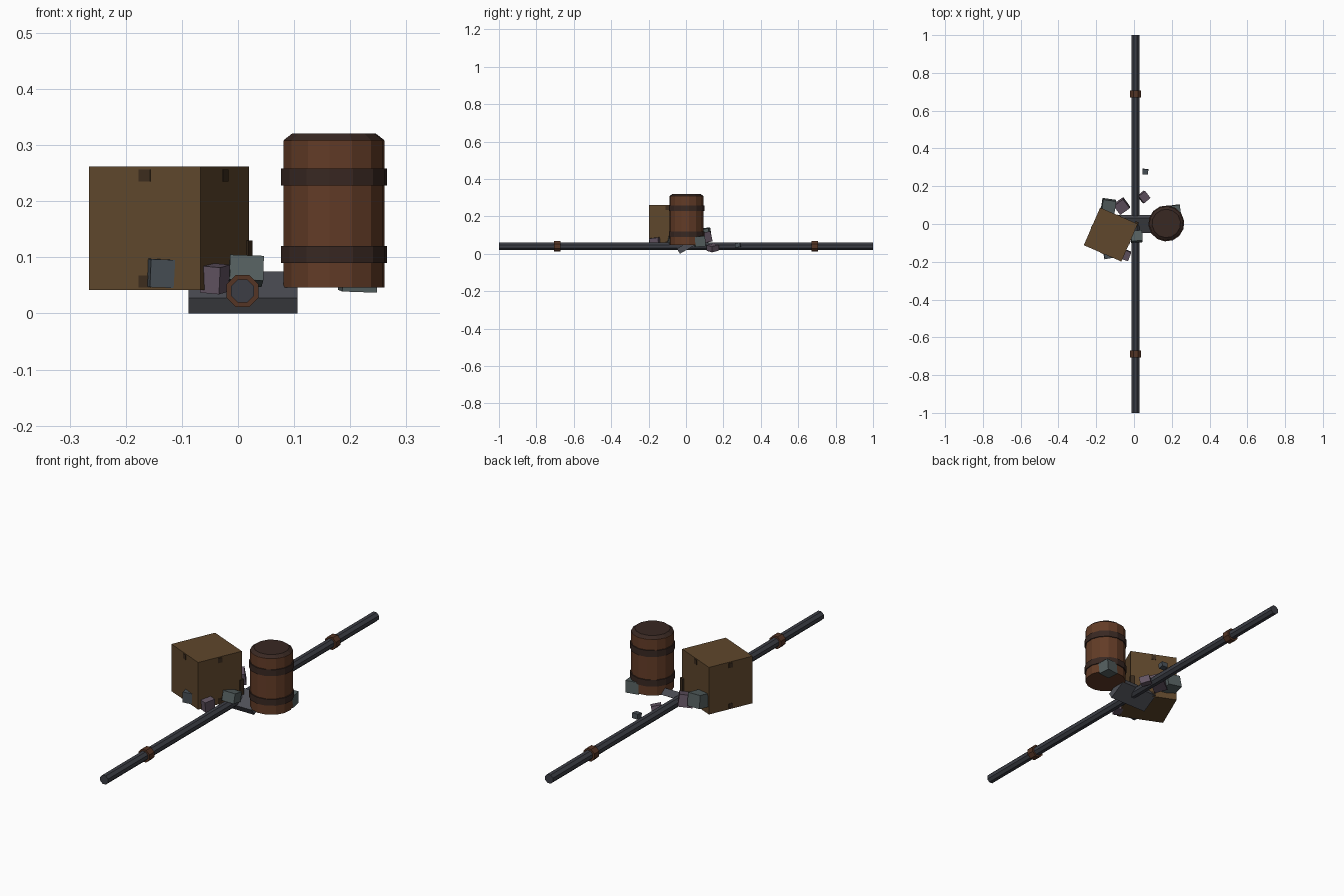
import bpy
from math import radians, pi, sin, cos

if "Cube" in bpy.data.objects:
    bpy.data.objects.remove(bpy.data.objects["Cube"])


def material(name, rgb):
    m = bpy.data.materials.new(name)
    m.diffuse_color = (*rgb, 1)
    m.use_nodes = True
    m.node_tree.nodes["Principled BSDF"].inputs["Base Color"].default_value = m.diffuse_color
    return m


IRON = material("dark_iron", (0.045, 0.048, 0.06))
RUST = material("rust", (0.09, 0.035, 0.018))
CRATE = material("crate_wood", (0.115, 0.063, 0.025))
BRACKET = material("bracket_brown", (0.045, 0.026, 0.013))
BARREL = material("barrel_wood", (0.125, 0.045, 0.02))
BAND = material("barrel_band", (0.04, 0.021, 0.016))
PLATE = material("plate_grey", (0.075, 0.078, 0.092))
GREEN = material("stone_green", (0.09, 0.115, 0.115))
BLUE = material("stone_blue", (0.065, 0.08, 0.095))
PURPLE = material("stone_purple", (0.125, 0.09, 0.125))


def box(name, loc, size, rot, mat):
    bpy.ops.mesh.primitive_cube_add(size=1, location=loc, rotation=[radians(a) for a in rot])
    o = bpy.context.object
    o.name = name
    o.scale = size
    o.data.materials.append(mat)
    return o


def lathe(name, loc, profile, sides, mat, phase=0.0, rot=(0, 0, 0)):
    """Closed solid of revolution from (radius, height) points."""
    verts, faces = [], []
    for r, z in profile:
        for i in range(sides):
            a = phase + 2 * pi * i / sides
            verts.append((r * cos(a), r * sin(a), z))
    for k in range(len(profile) - 1):
        for i in range(sides):
            j = (i + 1) % sides
            faces.append((k * sides + i, k * sides + j, (k + 1) * sides + j, (k + 1) * sides + i))
    faces.append(tuple(reversed(range(sides))))
    faces.append(tuple(range(len(verts) - sides, len(verts))))
    mesh = bpy.data.meshes.new(name)
    mesh.from_pydata(verts, [], faces)
    mesh.materials.append(mat)
    o = bpy.data.objects.new(name, mesh)
    o.location = loc
    o.rotation_euler = rot
    bpy.context.collection.objects.link(o)
    return o


# long pipe with two collars
along_y = (pi / 2, 0, 0)
lathe("pipe", (0.008, 0, 0.04), [(0.022, -1), (0.022, 1)], 8, IRON, pi / 8, along_y)
for side, y in (("front", -0.688), ("back", 0.688)):
    lathe(side + "_collar", (0.008, y, 0.04), [(0.031, -0.018), (0.031, 0.018)], 8, RUST, pi / 8, along_y)

# tilted plate under the pile
box("tilted_plate", (0.009, 0, 0.0375), (0.194, 0.094, 0.032), (30, 0, 0), PLATE)

# crate with a bracket at the top and bottom middle of each side
cx, cy, turn = -0.123, -0.056, -23.5
box("crate", (cx, cy, 0.152), (0.217, 0.217, 0.22), (0, 0, turn), CRATE)
for k in range(4):
    ang = turn + 90 * k
    for label, z in (("lower", 0.057), ("upper", 0.246)):
        pos = (cx + 0.1085 * cos(radians(ang)), cy + 0.1085 * sin(radians(ang)), z)
        box(f"{label}_bracket_{k}", pos, (0.004, 0.022, 0.022), (0, 0, ang), BRACKET)
box("corner_chip", (0.013, 0.002, 0.095), (0.02, 0.02, 0.07), (0, 0, turn), BRACKET)

# barrel with two bands
bx, by = 0.171, 0.003
phase = radians(-95)
lathe("barrel", (bx, by, 0),
      [(0.091, 0.046), (0.091, 0.308), (0.075, 0.32)], 14, BARREL, phase)
lathe("barrel_lid", (bx, by, 0), [(0.0905, 0.309), (0.0755, 0.3205)], 14, BAND, phase)
for label, z in (("lower", 0.105), ("upper", 0.243)):
    lathe(label + "_barrel_band", (bx, by, z), [(0.0955, -0.015), (0.0955, 0.015)], 14, BAND, phase)

# loose rubble blocks
rubble = [
    ((-0.135, 0.097, 0.105), (0.07, 0.065, 0.06), (8, 5, -8), GREEN),
    ((-0.065, 0.095, 0.085), (0.062, 0.06, 0.055), (10, -8, 35), PURPLE),
    ((0.052, 0.143, 0.032), (0.045, 0.048, 0.032), (12, 10, 40), PURPLE),
    ((0.060, 0.277, 0.047), (0.03, 0.028, 0.024), (5, 0, -5), BLUE),
    ((0.214, 0.072, 0.067), (0.062, 0.055, 0.055), (3, 2, 8), GREEN),
    ((0.014, -0.066, 0.076), (0.06, 0.056, 0.045), (-12, 2, 3), GREEN),
    ((-0.041, -0.165, 0.062), (0.036, 0.05, 0.048), (6, 5, -20), PURPLE),
    ((-0.138, -0.155, 0.072), (0.046, 0.055, 0.05), (2, 2, 10), BLUE),
]
for i, args in enumerate(rubble):
    box(f"rubble_block_{i + 1}", *args)
